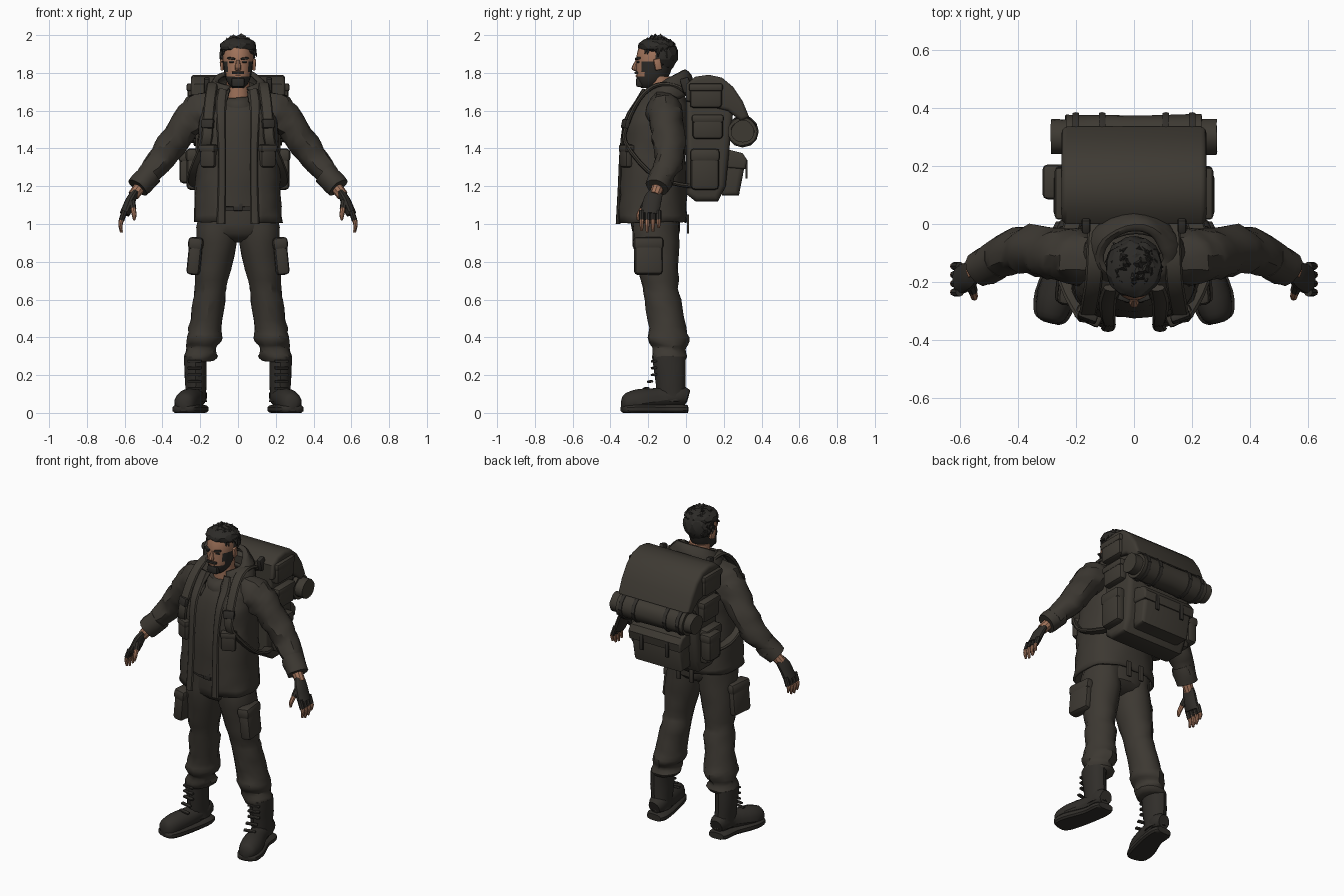
import bpy, bmesh, math, random
from mathutils import Vector, Matrix, Euler, noise

random.seed(4)
cube = bpy.data.objects.get("Cube")
if cube:
    bpy.data.objects.remove(cube)


def material(name, red, green, blue):
    mat = bpy.data.materials.new(name)
    mat.use_nodes = True
    mat.diffuse_color = (red, green, blue, 1)
    mat.node_tree.nodes["Principled BSDF"].inputs["Base Color"].default_value = mat.diffuse_color
    return mat


CLOTH = material("dark cloth", .046, .04, .032)
PACK = material("pack canvas", .048, .042, .033)
LEATHER = material("dark leather", .03, .027, .023)
HAIR = material("dark hair", .026, .024, .021)
SKIN = material("skin", .36, .175, .105)
ACROSS, DEPTH, UP = Vector((1, 0, 0)), Vector((0, 1, 0)), Vector((0, 0, 1))


def finish(name, bm, mat, mirror=False, thick=0, angle=32):
    bmesh.ops.recalc_face_normals(bm, faces=bm.faces)
    mesh = bpy.data.meshes.new(name)
    bm.to_mesh(mesh)
    bm.free()
    mesh.materials.append(mat)
    mesh.shade_smooth()
    mesh.set_sharp_from_angle(angle=math.radians(angle))
    ob = bpy.data.objects.new(name, mesh)
    bpy.context.collection.objects.link(ob)
    if thick:
        ob.modifiers.new("thickness", "SOLIDIFY").thickness = thick
    if mirror:
        ob.modifiers.new("mirror", "MIRROR")
    return ob


def spline(points, steps):
    """Smooth a list of (x, y, z, radius) into more rings."""
    points, last, out = [Vector(p) for p in points], len(points) - 1, []
    for i in range(last):
        before, start, end, after = (points[max(0, min(last, i + k))] for k in (-1, 0, 1, 2))
        for s in range(steps):
            t = s / steps
            slope_in, slope_out = (end - before) / 2, (after - start) / 2
            curve = (start - end) * 2 + slope_in + slope_out
            bend = (end - start) * 3 - slope_in * 2 - slope_out
            out.append(start + slope_in * t + bend * t ** 2 + curve * t ** 3)
    return out + [points[last]]


def tube(name, points, mat, sides=14, oval=1, side=ACROSS, flat=False, gap=0, power=1,
         steps=3, fold=0, tilt=0, floor=False, **options):
    """Skin rings along a path; a gap leaves the front open, fold adds creases."""
    bm, rings, path = bmesh.new(), [], spline(points, steps)
    for i, point in enumerate(path):
        ahead, behind = path[min(i + 1, len(path) - 1)], path[max(i - 1, 0)]
        along = UP if flat else (ahead - behind).to_3d().normalized()
        wide = (side - along * side.dot(along)).normalized()
        deep = along.cross(wide)
        ring = []
        for k in range(sides + 1 if gap else sides):
            turn = gap + (math.tau - 2 * gap) * k / sides
            w, d = (math.copysign(abs(v) ** power, v) * point[3] for v in (math.sin(turn), -math.cos(turn)))
            co = point.to_3d() + wide * w + deep * d * oval
            co.z += tilt * d
            co += fold * noise.noise_vector(Vector((co.x * 9, co.y * 9, co.z * 24)))
            if floor:
                co.z = max(co.z, 0)
            ring.append(bm.verts.new(co))
        rings.append(ring)
    for low, high in zip(rings, rings[1:]):
        for k in range(sides):
            j = (k + 1) % len(low)
            bm.faces.new((low[k], low[j], high[j], high[k]))
    if not gap:
        bm.faces.new(rings[0])
        bm.faces.new(rings[-1])
    return finish(name, bm, mat, **options)


def box(name, centre, size, mat, rot=(0, 0, 0), mirror=True):
    bm = bmesh.new()
    bmesh.ops.create_cube(bm, size=1)
    bmesh.ops.scale(bm, vec=size, verts=bm.verts)
    bmesh.ops.bevel(bm, geom=bm.edges[:], offset=min(size) * .3, segments=2, profile=.5, affect='EDGES')
    bm.transform(Matrix.Translation(centre) @ Euler(rot).to_matrix().to_4x4())
    return finish(name, bm, mat, mirror)


def pocket(name, centre, size, mat, rot=(0, 0, 0), mirror=True):
    """Pouch with an overhanging flap."""
    width, depth, height = size
    box(name, centre, size, mat, rot, mirror)
    lift = Euler(rot).to_matrix() @ UP * height / 3
    box(name + "_flap", Vector(centre) + lift, (width + .01, depth + .01, height / 3), mat, rot, mirror)


def slab(name, half, profile, bevel):
    """Side profile of (y, z) points extruded across the pack."""
    bm = bmesh.new()
    face = bm.faces.new([bm.verts.new((-half, y, z)) for y, z in profile])
    made = bmesh.ops.extrude_face_region(bm, geom=[face])["geom"]
    bmesh.ops.translate(bm, vec=ACROSS * half * 2, verts=[v for v in made if isinstance(v, bmesh.types.BMVert)])
    rims = [e for e in bm.edges if e.verts[0].co.x * e.verts[1].co.x > 0]
    bmesh.ops.bevel(bm, geom=rims, offset=bevel, segments=3, profile=.5, affect='EDGES')
    return finish(name, bm, PACK, angle=40)


# Trousers and belt
tube("trouser_legs", [(.1, -.16, 1.1, .11), (.11, -.16, .9, .11), (.14, -.14, .7, .09), (.15, -.12, .6, .085),
     (.17, -.1, .45, .09), (.18, -.09, .38, .096), (.19, -.09, .34, .08), (.2, -.09, .3, .09),
     (.2, -.09, .27, .07)], CLOTH, oval=1.1, flat=True, fold=.014, mirror=True)
tube("trouser_seat", [(0, -.16, .9, .06), (0, -.16, .95, .19), (0, -.16, 1.1, .2)], CLOTH,
     sides=20, oval=.65, flat=True, fold=.006)
tube("belt", [(0, -.16, 1.07, .2), (0, -.16, 1.1, .2)], LEATHER, sides=20, oval=.75, flat=True)
box("belt_buckle", (0, -.31, 1.09), (.05, .015, .04), LEATHER, mirror=False)
pocket("cargo_pockets", (.225, -.2, .83), (.07, .15, .2), CLOTH, rot=(0, -.1, .1))

# Boots, with soles following the same path
foot = [(.22, .01, .08, .04), (.22, -.03, .09, .055), (.23, -.12, .08, .055), (.27, -.25, .06, .065),
        (.285, -.32, .05, .05), (.29, -.34, .05, .02)]
tube("boot_feet", foot, LEATHER, floor=True, fold=.005, mirror=True)
tube("boot_soles", [(x, y, .02, r + .01) for x, y, z, r in foot], LEATHER, oval=.4, power=.7,
     floor=True, mirror=True)
tube("boot_shafts", [(.22, -.07, .06, .055), (.225, -.08, .15, .057), (.225, -.09, .3, .063)], LEATHER,
     oval=1.4, flat=True, fold=.006, mirror=True)
for i in range(5):
    box("boot_laces", (.23, -.17 - .02 * max(0, 2 - i), .13 + i * .036), (.075, .02, .012), LEATHER, rot=(.2, 0, .2))

# Shirt, open jacket and hood
tube("shirt", [(0, -.17, 1.09, .19), (0, -.17, 1.3, .19), (0, -.15, 1.55, .17), (0, -.14, 1.67, .09)], CLOTH,
     sides=20, oval=.8, flat=True, fold=.012)
tube("neck_scarf", [(0, -.15, 1.6, .1), (0, -.15, 1.65, .09), (0, -.14, 1.67, .07)], CLOTH,
     oval=1.1, flat=True, fold=.012)
tube("jacket", [(0, -.18, 1.01, .235), (0, -.18, 1.2, .225), (0, -.17, 1.4, .215), (0, -.155, 1.55, .21),
     (0, -.13, 1.64, .18), (0, -.12, 1.71, .12)], CLOTH, sides=28, oval=.8, flat=True, gap=.3, power=.8,
     steps=4, fold=.012, thick=.014)
tube("jacket_front_edges", [(.09, -.36, 1, .024), (.085, -.35, 1.2, .022), (.085, -.34, 1.4, .022),
     (.09, -.315, 1.55, .026), (.09, -.26, 1.64, .03), (.08, -.22, 1.71, .026)], CLOTH,
     sides=8, oval=.5, mirror=True)
tube("hood_collar", [(0, -.12, 1.63, .18), (0, -.11, 1.7, .17), (0, -.11, 1.76, .13), (0, -.11, 1.76, .1)], CLOTH,
     sides=22, oval=.85, flat=True, gap=.45, tilt=.4, fold=.012, thick=.014)
pocket("chest_pockets", (.155, -.315, 1.36), (.085, .045, .12), CLOTH, rot=(0, 0, .45))
box("jacket_tail_straps", (.045, .01, 1), (.03, .012, .1), CLOTH)

# Sleeves, gloves and fingers
tube("sleeves", [(.13, -.12, 1.63, .08), (.2, -.115, 1.6, .1), (.28, -.1, 1.52, .09), (.4, -.09, 1.35, .08),
     (.5, -.13, 1.23, .055)], CLOTH, side=DEPTH, oval=.94, steps=5, fold=.018, mirror=True)
tube("sleeve_cuffs", [(.465, -.12, 1.265, .066), (.53, -.155, 1.19, .062)], CLOTH, side=DEPTH, fold=.008, mirror=True)
tube("wrists", [(.5, -.14, 1.22, .034), (.555, -.165, 1.15, .03)], SKIN, side=DEPTH, sides=10, mirror=True)
tube("gloves", [(.545, -.16, 1.165, .038), (.57, -.18, 1.12, .05), (.6, -.19, 1.05, .05)], LEATHER,
     side=DEPTH, oval=.55, fold=.004, mirror=True)
for i, lift in enumerate((.01, 0, .005, .025)):
    y = -.235 + i * .03
    tube("glove_fingers", [(.6, y, 1.07, .015), (.617, y, 1.02, .015)], LEATHER,
         side=DEPTH, sides=8, mirror=True)
    tube("fingers", [(.61, y, 1.03, .012), (.622, y, 1 + lift / 2, .012), (.617, y, .955 + lift, .007)], SKIN,
         side=DEPTH, sides=8, mirror=True)
tube("glove_thumbs", [(.565, -.2, 1.13, .02), (.555, -.23, 1.08, .017)], LEATHER, sides=8, mirror=True)
tube("thumbs", [(.557, -.225, 1.09, .014), (.55, -.25, 1.05, .013), (.55, -.255, 1.02, .006)], SKIN,
     sides=8, mirror=True)

# Head: the beard is chosen by height and side
tube("neck", [(0, -.13, 1.6, .065), (0, -.14, 1.78, .062)], SKIN, flat=True)
head = tube("head", [(0, -.2, 1.72, .03), (0, -.19, 1.74, .05), (0, -.18, 1.77, .065), (0, -.17, 1.82, .075),
            (0, -.16, 1.9, .08), (0, -.16, 1.96, .06), (0, -.15, 1.98, .02)], SKIN,
            sides=24, oval=1.25, flat=True, steps=4)
head.data.materials.append(HAIR)
for face in head.data.polygons:
    x, y, z = face.center
    if not 1.785 < z < 1.93 or y > -.13 or (abs(x) > .058 and z < 1.87):
        face.material_index = 1
tube("nose", [(0, -.258, 1.87, .008), (0, -.272, 1.825, .017), (0, -.262, 1.81, .01)], SKIN, sides=8, flat=True)
box("moustache", (0, -.263, 1.8), (.066, .018, .014), HAIR, mirror=False)
box("lower_lip", (0, -.262, 1.783), (.034, .009, .009), SKIN, mirror=False)
box("chin_beard", (0, -.245, 1.75), (.07, .04, .05), HAIR, mirror=False)
box("eyebrows", (.035, -.256, 1.876), (.042, .02, .012), HAIR, rot=(0, -.15, .3))
box("eyes", (.034, -.254, 1.858), (.026, .009, .009), HAIR, rot=(0, 0, .25))
box("ears", (.083, -.15, 1.845), (.018, .036, .06), SKIN, rot=(.2, 0, .2))


# Hair: caps covered in swept clumps
def hair_cap(name, centre, size):
    bm = bmesh.new()
    bmesh.ops.create_icosphere(bm, subdivisions=3, radius=1)
    for v in bm.verts:
        v.co *= 1 + noise.noise(v.co * 4) / 10
    bmesh.ops.scale(bm, vec=size, verts=bm.verts)
    bmesh.ops.translate(bm, vec=centre, verts=bm.verts)
    finish(name, bm, HAIR, angle=18)


hair_cap("hair_back", (0, -.125, 1.895), (.09, .083, .09))
hair_cap("hair_top", (0, -.155, 1.94), (.096, .1, .05))
bm = bmesh.new()
for i in range(110):
    out = Vector((random.uniform(-1, 1), random.uniform(-1, 1), random.uniform(-.5, 1))).normalized()
    if out.y < -.2 and out.z < .25:
        continue
    sweep = Vector((out.x + random.uniform(-.5, .5), out.y + random.uniform(-.5, .5), -.6))
    tip = (sweep - out * sweep.dot(out) * .8).normalized()
    root = Vector((0, -.148, 1.9)) + out * .088
    place = Matrix.Translation(root + tip * .008) @ tip.to_track_quat('Z', 'Y').to_matrix().to_4x4()
    bmesh.ops.create_cone(bm, cap_ends=True, segments=5, radius1=.017, radius2=.002, depth=.05, matrix=place)
finish("hair_clumps", bm, HAIR, angle=20)

# Backpack body, lid, back pocket and side pouches
slab("pack_body", .225, [(0, 1.16), (.05, 1.12), (.17, 1.12), (.21, 1.2), (.25, 1.6), (.2, 1.68), (0, 1.7)], .03)
slab("pack_lid", .25, [(0, 1.65), (0, 1.74), (.05, 1.78), (.12, 1.79), (.19, 1.775), (.25, 1.725), (.3, 1.65),
     (.335, 1.565), (.29, 1.545), (.22, 1.6)], .02)
slab("pack_back_pocket", .175, [(.19, 1.15), (.28, 1.15), (.315, 1.33), (.3, 1.365), (.2, 1.38)], .025)
slab("back_pocket_flap", .185, [(.2, 1.3), (.315, 1.29), (.323, 1.34), (.3, 1.375), (.2, 1.4)], .012)
box("back_pocket_straps", (.09, .32, 1.29), (.024, .012, .1), LEATHER)
pocket("upper_side_pouches", (.238, .105, 1.68), (.06, .17, .13), PACK)
pocket("middle_side_pouches", (.235, .115, 1.515), (.06, .16, .13), PACK)
pocket("lower_side_pouches", (.235, .1, 1.29), (.075, .15, .22), PACK)
pocket("bottle_pouch", (-.275, .145, 1.3), (.07, .11, .17), PACK, mirror=False)

# Bedroll with its straps
for name, half, radius in (("bedroll", .235, .076), ("bedroll_core", .285, .06)):
    tube(name, [(-half, .3, 1.49, radius), (half, .3, 1.49, radius)], PACK, sides=20, side=DEPTH, steps=6, fold=.006)
for x in (.11, .2):
    turns = [k * math.tau / 12 for k in range(13)]
    tube("bedroll_straps", [(x, .3 + .08 * math.cos(a), 1.49 + .08 * math.sin(a), .013) for a in turns],
         LEATHER, sides=6, oval=.4, steps=1, mirror=True)

# Shoulder harness
harness = [(.12, .03, 1.67), (.13, -.04, 1.725), (.135, -.13, 1.74), (.14, -.2, 1.71), (.15, -.26, 1.64),
           (.16, -.31, 1.53), (.17, -.32, 1.43), (.23, -.2, 1.28), (.235, -.08, 1.22), (.2, .03, 1.2)]
tube("shoulder_straps", [(*point, .03) for point in harness], PACK, sides=8, oval=.4, power=.7, mirror=True)
box("strap_buckles", (.16, -.32, 1.53), (.068, .026, .05), LEATHER, rot=(-.2, 0, .35))
box("strap_top_loops", (.165, 0, 1.735), (.03, .05, .08), LEATHER, rot=(.3, 0, 0))
